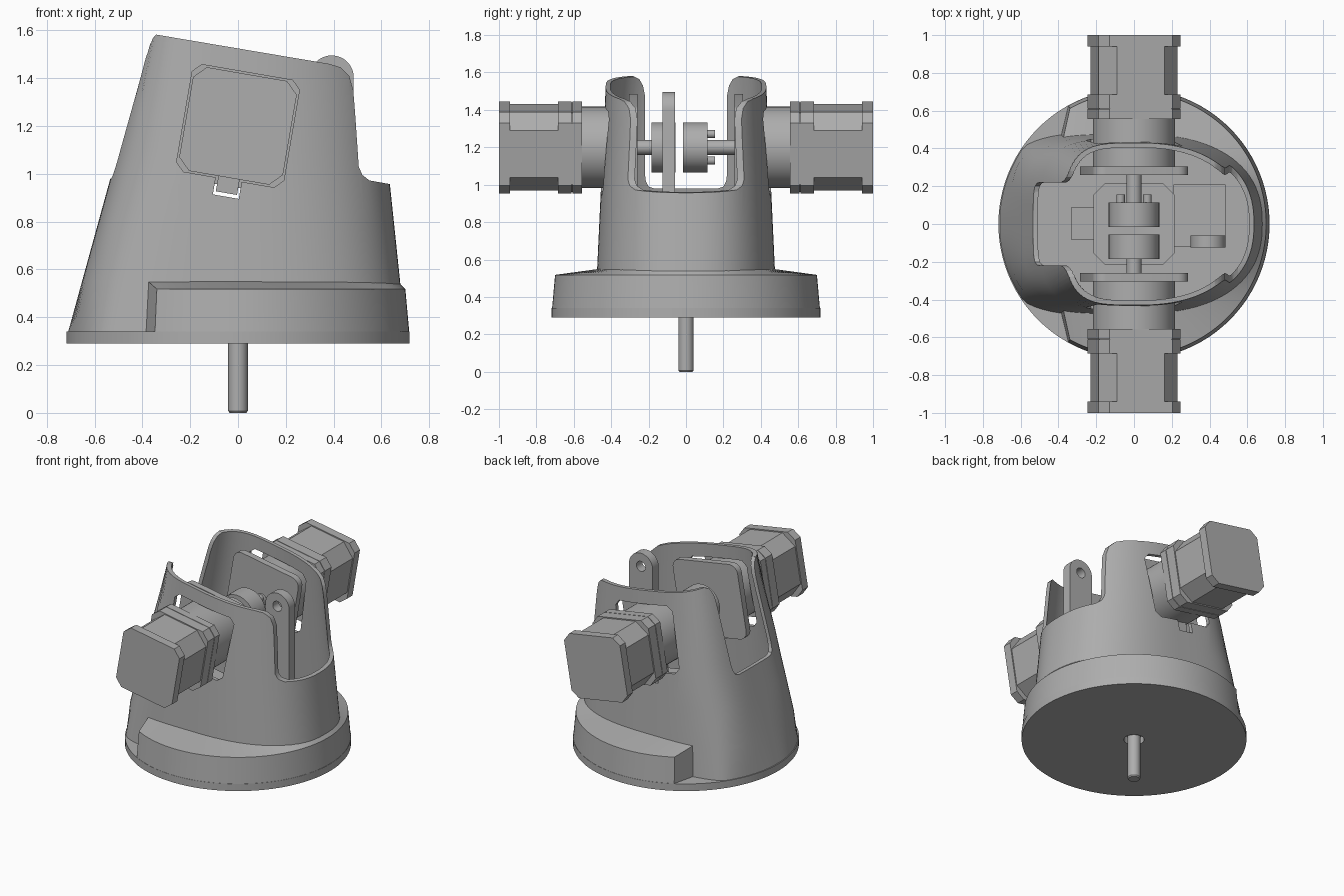
import bpy, bmesh, math
from mathutils import Vector

if "Cube" in bpy.data.objects:
    bpy.data.objects.remove(bpy.data.objects["Cube"])

grey = bpy.data.materials.new("plain grey")
grey.use_nodes = True
colour = (0.42, 0.42, 0.42, 1)
grey.diffuse_color = colour
grey.node_tree.nodes["Principled BSDF"].inputs["Base Color"].default_value = colour

AXIS_Z = 1.2
TILT = math.radians(9.8)


def build(name, rings, closed=False):
    """Loft a list of equal point rings; cap the ends or join last to first."""
    bm = bmesh.new()
    vs = [[bm.verts.new(p) for p in ring] for ring in rings]
    pairs = list(zip(vs, vs[1:]))
    if closed:
        pairs.append((vs[-1], vs[0]))
    else:
        bm.faces.new(vs[0])
        bm.faces.new(vs[-1])
    for a, b in pairs:
        for i in range(len(a)):
            j = (i + 1) % len(a)
            bm.faces.new((a[i], a[j], b[j], b[i]))
    bmesh.ops.recalc_face_normals(bm, faces=bm.faces)
    mesh = bpy.data.meshes.new(name)
    bm.to_mesh(mesh)
    bm.free()
    mesh.materials.append(grey)
    ob = bpy.data.objects.new(name, mesh)
    bpy.context.collection.objects.link(ob)
    return ob


def prism(name, pts, lo, hi, axis="y"):
    place = {"x": lambda p, t: (t, p[0], p[1]),
             "y": lambda p, t: (p[0], t, p[1]),
             "z": lambda p, t: (p[0], p[1], t)}[axis]
    return build(name, [[place(p, t) for p in pts] for t in (lo, hi)])


def rect(x0, x1, y0, y1):
    return [(x0, y0), (x1, y0), (x1, y1), (x0, y1)]


def octagon(size, c):
    h = size / 2
    k = h - c
    return [(k, -h), (h, -k), (h, k), (k, h), (-k, h), (-h, k), (-h, -k), (-k, -h)]


def disc(r, n=48, cx=0, cy=0):
    return [(cx + r * math.cos(2 * math.pi * i / n), cy + r * math.sin(2 * math.pi * i / n))
            for i in range(n)]


def rounded(size, r, n=6):
    k = size / 2 - r
    pts = []
    for q, (sx, sy) in enumerate([(1, 1), (-1, 1), (-1, -1), (1, -1)]):
        for i in range(n + 1):
            a = math.pi / 2 * (q + i / n)
            pts.append((sx * k + r * math.cos(a), sy * k + r * math.sin(a)))
    return pts


def tilted(pts):
    """Turn a profile onto the inclined motor axis."""
    c, s = math.cos(TILT), math.sin(TILT)
    return [(x * c + z * s, AXIS_Z - x * s + z * c) for x, z in pts]


def smooth(ob):
    bpy.ops.object.select_all(action="DESELECT")
    ob.select_set(True)
    bpy.context.view_layer.objects.active = ob
    bpy.ops.object.shade_smooth_by_angle(angle=math.radians(30))


def cut(ob, cutter):
    mod = ob.modifiers.new("cut", "BOOLEAN")
    mod.operation = "DIFFERENCE"
    mod.solver = "EXACT"
    mod.object = cutter
    bpy.context.view_layer.objects.active = ob
    bpy.ops.object.modifier_apply(modifier=mod.name)
    bpy.data.objects.remove(cutter)


def wall(angle, z, inset=0.0):
    """Point on the tapered housing outline."""
    c, s = math.cos(angle), math.sin(angle)
    h = z - 0.34
    a, n = (0.70 - 0.105 * h, 2.4) if c > 0 else (0.71 - 0.275 * h, 3.8)
    b = 0.485 - 0.047 * h
    r = (abs(c / (a - inset)) ** n + abs(s / (b - inset)) ** n) ** (-1 / n)
    r = min(r, 0.712 - inset)
    return Vector((r * c, r * s, z))


# Housing shell
angles = [2 * math.pi * i / 128 for i in range(128)]
levels = [0.34, 0.55, 0.8, 1.1, 1.7]
rings = [[wall(a, z) for a in angles] for z in levels]
rings += [[wall(a, z, 0.025) for a in angles] for z in reversed(levels)]
housing = build("housing", rings, closed=True)

# Sloping rim and open right side
cut(housing, prism("rim_cutter", [
    (-0.9, 1.674), (-0.33, 1.58), (0.38, 1.46), (0.43, 1.445), (0.465, 1.41),
    (0.482, 1.35), (0.49, 1.25), (0.505, 1.03), (0.52, 0.995), (0.55, 0.972),
    (0.9, 0.91), (0.9, 2), (-0.9, 2)], -1, 1))

# Notch in the left wall
half = [(0.17, 0.98), (0.20, 0.99), (0.215, 1.02), (0.22, 1.06), (0.22, 1.48),
        (0.23, 1.53), (0.25, 1.565), (0.28, 1.58), (0.28, 2)]
cut(housing, prism("notch_cutter", half + [(-y, z) for y, z in reversed(half)], -1, 0, "x"))

# Motor windows with a tab for the connector
cut(housing, prism("window_cutter", tilted(octagon(0.455, 0.035)), -0.8, 0.8))
cut(housing, prism("tab_cutter", tilted(rect(-0.055, 0.055, -0.3, -0.2)), -0.8, 0.8))
smooth(housing)

# Skirt wrapped around the housing foot
sections = []
for i in range(97):
    t = 2 * i / 96 - 1
    out, inn = math.radians(119) * t, math.radians(130) * t
    d = Vector((math.cos(out), math.sin(out), 0))
    top_in, low_in = wall(inn, 0.55, 0.01), wall(inn, 0.34, 0.01)
    sections.append([d * 0.716 + Vector((0, 0, 0.34)), d * 0.70 + Vector((0, 0, 0.518)),
                     top_in, low_in])
smooth(build("skirt", sections))

# Base plate with a shaft hole
base = [[(x, y, z) for x, y in disc(r, 96)]
        for r, z in [(0.718, 0.29), (0.718, 0.34), (0.065, 0.34), (0.065, 0.29)]]
smooth(build("base_plate", base, closed=True))

# Upright motor in the base with its drive shaft
prism("base_motor", octagon(0.43, 0.06), 0.345, 0.8, "z")
prism("base_motor_connector", rect(-0.33, -0.2, -0.085, 0.09), 0.36, 0.7, "z")
smooth(build("base_shaft", [[(x, y, z) for x, y in disc(r, 32)]
                            for r, z in [(0.035, 0), (0.041, 0.008), (0.041, 0.36)]]))

# Two opposed tilted motors
for side, s in (("front", -1), ("back", 1)):
    def part(name, pts, lo, hi):
        ob = prism(side + "_" + name, tilted(pts), s * lo, s * hi)
        smooth(ob)
    part("motor_cap", octagon(0.44, 0.05), 0.94, 1.0)
    part("motor_body", octagon(0.425, 0.085), 0.68, 0.945)
    part("motor_flange", octagon(0.44, 0.05), 0.612, 0.685)
    part("gearbox_flange", octagon(0.44, 0.05), 0.555, 0.608)
    part("flange_joint", octagon(0.43, 0.05), 0.6, 0.62)
    part("gearbox", disc(0.217, 64), 0.30, 0.556)
    part("mounting_plate", rounded(0.51, 0.06), 0.26, 0.305)
    part("motor_shaft", disc(0.04, 32), 0.1, 0.27)
    part("connector", rect(-0.045, 0.045, -0.285, -0.2), 0.32, 0.42)

# Shaft hubs
smooth(prism("front_hub", disc(0.134, 64, 0, AXIS_Z), -0.185, -0.055))
smooth(prism("back_hub", disc(0.134, 64, 0, AXIS_Z), -0.015, 0.115))
for i in range(4):
    a = math.pi / 4 + i * math.pi / 2
    smooth(prism("hub_screw_%d" % (i + 1), disc(
        0.022, 16, 0.1 * math.cos(a), AXIS_Z + 0.1 * math.sin(a)), 0.11, 0.155))

# Upright lug with a round eye
lug = [(0.30, 0.345)]
lug += [(0.392 + 0.092 * math.cos(math.pi * (1 - i / 24)),
         1.403 + 0.092 * math.sin(math.pi * (1 - i / 24))) for i in range(25)]
lug.append((0.484, 0.345))
arm = prism("upright_lug", lug, -0.125, -0.06)
cut(arm, prism("eye_cutter", disc(0.035, 24, 0.392, 1.403), -0.3, 0.3))
smooth(arm)
prism("lug_foot", rect(0.21, 0.485, -0.12, 0.21), 0.345, 0.5, "z")
